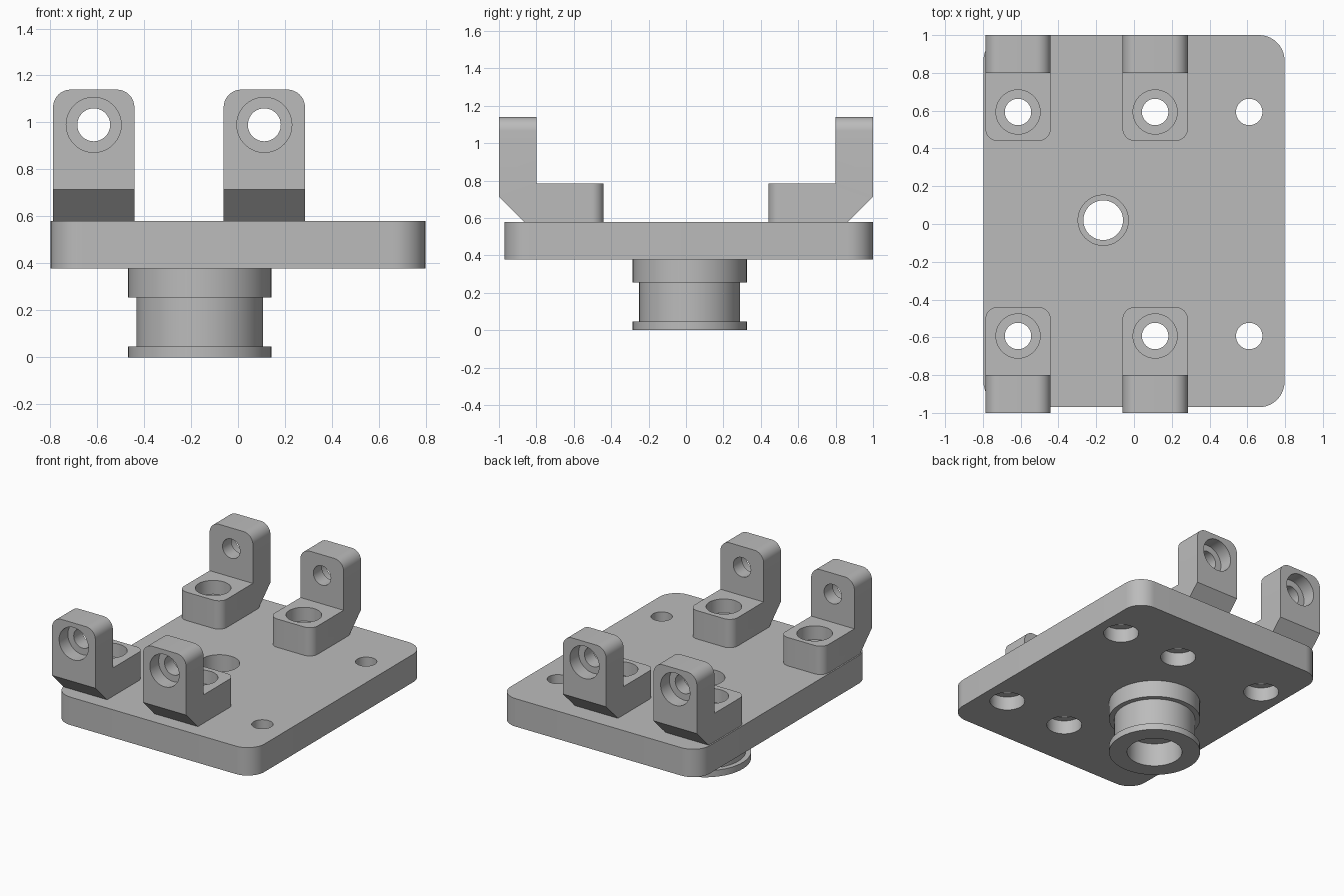
import bpy, bmesh, math
from mathutils import Matrix

cube = bpy.data.objects.get("Cube")
if cube:
    bpy.data.objects.remove(cube, do_unlink=True)

grey = bpy.data.materials.new("machined grey")
grey.use_nodes = True
colour = (0.5, 0.5, 0.5, 1)
grey.diffuse_color = colour
grey.node_tree.nodes["Principled BSDF"].inputs["Base Color"].default_value = colour


def make(name, bm):
    bmesh.ops.recalc_face_normals(bm, faces=bm.faces)
    mesh = bpy.data.meshes.new(name)
    bm.to_mesh(mesh)
    bm.free()
    mesh.materials.append(grey)
    ob = bpy.data.objects.new(name, mesh)
    bpy.context.collection.objects.link(ob)
    return ob


def activate(ob):
    bpy.ops.object.select_all(action='DESELECT')
    ob.select_set(True)
    bpy.context.view_layer.objects.active = ob


def smooth(ob):
    activate(ob)
    bpy.ops.object.shade_smooth_by_angle(angle=math.radians(30))


def turned(profile, matrix=Matrix(), closed=False, sides=64):
    """Revolve (radius, height) points; open profiles get end caps."""
    bm = bmesh.new()
    rings = []
    for r, z in profile:
        rings.append([bm.verts.new((r * math.cos(a), r * math.sin(a), z))
                      for a in (2 * math.pi * i / sides for i in range(sides))])
    pairs = list(zip(rings, rings[1:]))
    if closed:
        pairs.append((rings[-1], rings[0]))
    else:
        bm.faces.new(rings[0])
        bm.faces.new(rings[-1])
    for a, b in pairs:
        for i in range(sides):
            j = (i + 1) % sides
            bm.faces.new((a[i], a[j], b[j], b[i]))
    bm.transform(matrix)
    return bm


def cut(ob, bm):
    cutter = make("hole_cutter", bm)
    cutter.hide_render = True
    mod = ob.modifiers.new("hole", 'BOOLEAN')
    mod.operation, mod.solver, mod.object = 'DIFFERENCE', 'EXACT', cutter
    activate(ob)
    bpy.ops.object.modifier_apply(modifier=mod.name)
    bpy.data.objects.remove(cutter, do_unlink=True)


def round_edges(bm, test, radius):
    edges = [e for e in bm.edges if test(*(v.co for v in e.verts))]
    bmesh.ops.bevel(bm, geom=edges, offset=radius, segments=10,
                    profile=0.5, affect='EDGES')


# Stepped screw hole: wide bore at the origin, narrow bore further up
HOLE, BORE, DEPTH = 0.07, 0.117, 0.1
screw = [(BORE, -0.05), (BORE, DEPTH), (HOLE, DEPTH), (HOLE, 0.3)]
BOTTOM, TOP = 0.378, 0.58
COLUMNS = (-0.614, 0.112)
ROW = 0.593
SPIGOT = (-0.163, 0.02)

# Base plate with rounded corners
bm = bmesh.new()
bmesh.ops.create_cube(bm, size=1)
bm.transform(Matrix.Translation((0, 0.015, (BOTTOM + TOP) / 2))
             @ Matrix.Diagonal((1.594, 1.97, TOP - BOTTOM, 1)))
round_edges(bm, lambda a, b: abs(a.z - b.z) > 0.1, 0.135)
plate = make("base_plate", bm)
for x in COLUMNS + (0.61,):
    for y in (-ROW, ROW):
        cut(plate, turned(screw, Matrix.Translation((x, y, BOTTOM))))
cut(plate, turned([(0.133, 0.3), (0.133, 0.7)], Matrix.Translation((*SPIGOT, 0))))
smooth(plate)

# Grooved hollow spigot below the plate
spigot = make("spigot", turned(
    [(0.184, 0), (0.305, 0), (0.305, 0.047), (0.27, 0.047), (0.27, 0.255),
     (0.305, 0.255), (0.305, BOTTOM), (0.105, BOTTOM), (0.105, 0.17), (0.184, 0.17)],
    Matrix.Translation((*SPIGOT, 0)), closed=True))
smooth(spigot)


# Angle bracket: side profile, outer face towards the plate edge
def bracket(name, x, side):
    profile = [(0.865, TOP), (0.44, TOP), (0.44, 0.785), (0.8, 0.785),
               (0.8, 1.14), (1, 1.14), (1, 0.715)]
    bm = bmesh.new()
    face = bm.faces.new([bm.verts.new((x - 0.173, side * y, z)) for y, z in profile])
    ext = bmesh.ops.extrude_face_region(bm, geom=[face])
    for v in ext["geom"]:
        if isinstance(v, bmesh.types.BMVert):
            v.co.x += 0.346
    round_edges(bm, lambda a, b: min(a.z, b.z) > 1.13 and abs(a.y - b.y) > 0.1, 0.075)
    round_edges(bm, lambda a, b: max(abs(a.y), abs(b.y)) < 0.45
                and abs(a.z - b.z) > 0.1, 0.065)
    ob = make(name, bm)
    flip = Matrix.Rotation(math.pi, 4, 'X')
    cut(ob, turned(screw, Matrix.Translation((x, side * ROW, 0.785)) @ flip))
    inward = Matrix.Rotation(side * math.pi / 2, 4, 'X')
    cut(ob, turned(screw, Matrix.Translation((x, side, 0.99)) @ inward))
    smooth(ob)


for x, across in zip(COLUMNS, ("right", "left")):
    for side, end in ((-1, "front"), (1, "back")):
        bracket(f"{end}_{across}_bracket", x, side)
